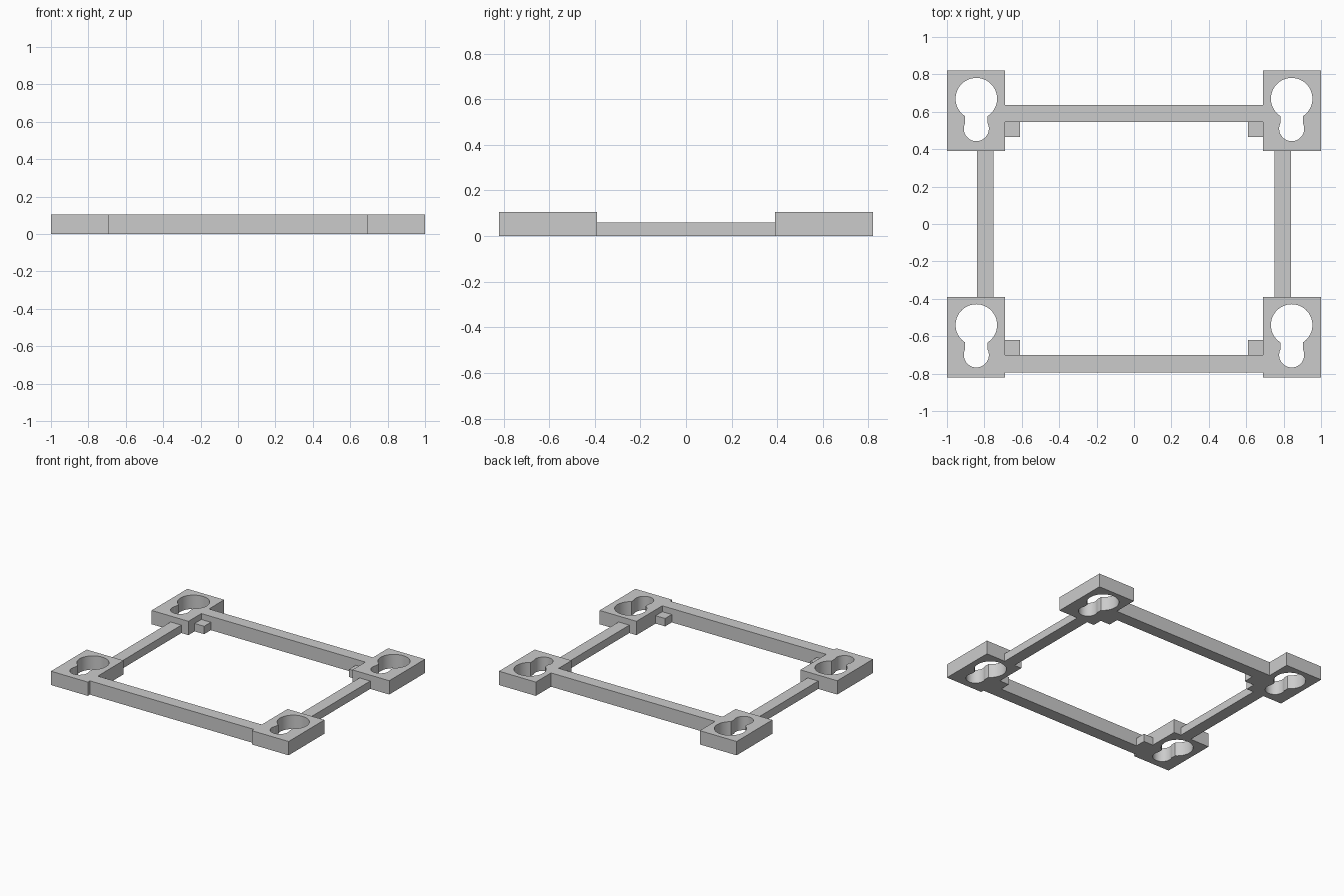
import bpy
import bmesh
from math import asin, cos, sin, pi

if "Cube" in bpy.data.objects:
    bpy.data.objects.remove(bpy.data.objects["Cube"], do_unlink=True)

HEIGHT, LOW = 0.105, 0.06

grey = bpy.data.materials.new("plain grey")
grey.use_nodes = True
grey.diffuse_color = (0.6, 0.6, 0.6, 1)
grey.node_tree.nodes["Principled BSDF"].inputs["Base Color"].default_value = (0.6, 0.6, 0.6, 1)


def prism(name, outline, z0, z1):
    """Extrude a counter-clockwise outline from z0 to z1."""
    bm = bmesh.new()
    base = bm.faces.new([bm.verts.new((x, y, z0)) for x, y in outline])
    top = bmesh.ops.extrude_face_region(bm, geom=[base], use_keep_orig=True)["geom"]
    for v in top:
        if isinstance(v, bmesh.types.BMVert):
            v.co.z = z1
    bmesh.ops.recalc_face_normals(bm, faces=bm.faces)
    mesh = bpy.data.meshes.new(name)
    bm.to_mesh(mesh)
    bm.free()
    mesh.materials.append(grey)
    obj = bpy.data.objects.new(name, mesh)
    bpy.context.collection.objects.link(obj)
    return obj


def box(name, x0, x1, y0, y1, height):
    return prism(name, [(x0, y0), (x1, y0), (x1, y1), (x0, y1)], 0, height)


def arc(cx, cy, r, start, end, steps):
    return [(cx + r * cos(start + (end - start) * i / steps),
             cy + r * sin(start + (end - start) * i / steps)) for i in range(steps + 1)]


def keyhole(cx, cy):
    """Large round opening joined to a small one by a narrow neck."""
    big, small, neck, drop = 0.111, 0.067, 0.06, 0.16
    a, b = asin(neck / big), asin(neck / small)
    return (arc(cx, cy, big, a - pi / 2, 1.5 * pi - a, 48)
            + arc(cx, cy - drop, small, pi / 2 + b, 2.5 * pi - b, 32))


for side, s in (("left", 1), ("right", -1)):
    # Side rail, lower than the corner blocks
    x0, x1 = sorted((s * 0.75, s * 0.84))
    box(f"{side}_rail", x0, x1, -0.39, 0.39, LOW)

    for end, y0, hole_y, tab_y in (("front", -0.82, -0.54, -0.7), ("back", 0.39, 0.67, 0.465)):
        # Corner block with keyhole opening
        x0, x1 = sorted((s * 0.69, s))
        block = box(f"{end}_{side}_block", x0, x1, y0, y0 + 0.43, HEIGHT)
        cutter = prism(f"{end}_{side}_keyhole_cutter", keyhole(s * 0.843, hole_y), -0.1, 0.3)
        cutter.hide_render = True
        cutter.hide_set(True)
        cut = block.modifiers.new("keyhole", "BOOLEAN")
        cut.operation, cut.solver, cut.object = "DIFFERENCE", "EXACT", cutter
        bpy.ops.object.select_all(action="DESELECT")
        block.select_set(True)
        bpy.context.view_layer.objects.active = block
        bpy.ops.object.modifier_apply(modifier=cut.name)
        bpy.data.objects.remove(cutter, do_unlink=True)
        bpy.ops.object.shade_smooth_by_angle()

        # Small tab in the inner corner
        x0, x1 = sorted((s * 0.61, s * 0.69))
        box(f"{end}_{side}_tab", x0, x1, tab_y, tab_y + 0.08, LOW)

# Full-height cross rails
box("front_rail", -0.69, 0.69, -0.795, -0.7, HEIGHT)
box("back_rail", -0.69, 0.69, 0.545, 0.637, HEIGHT)
